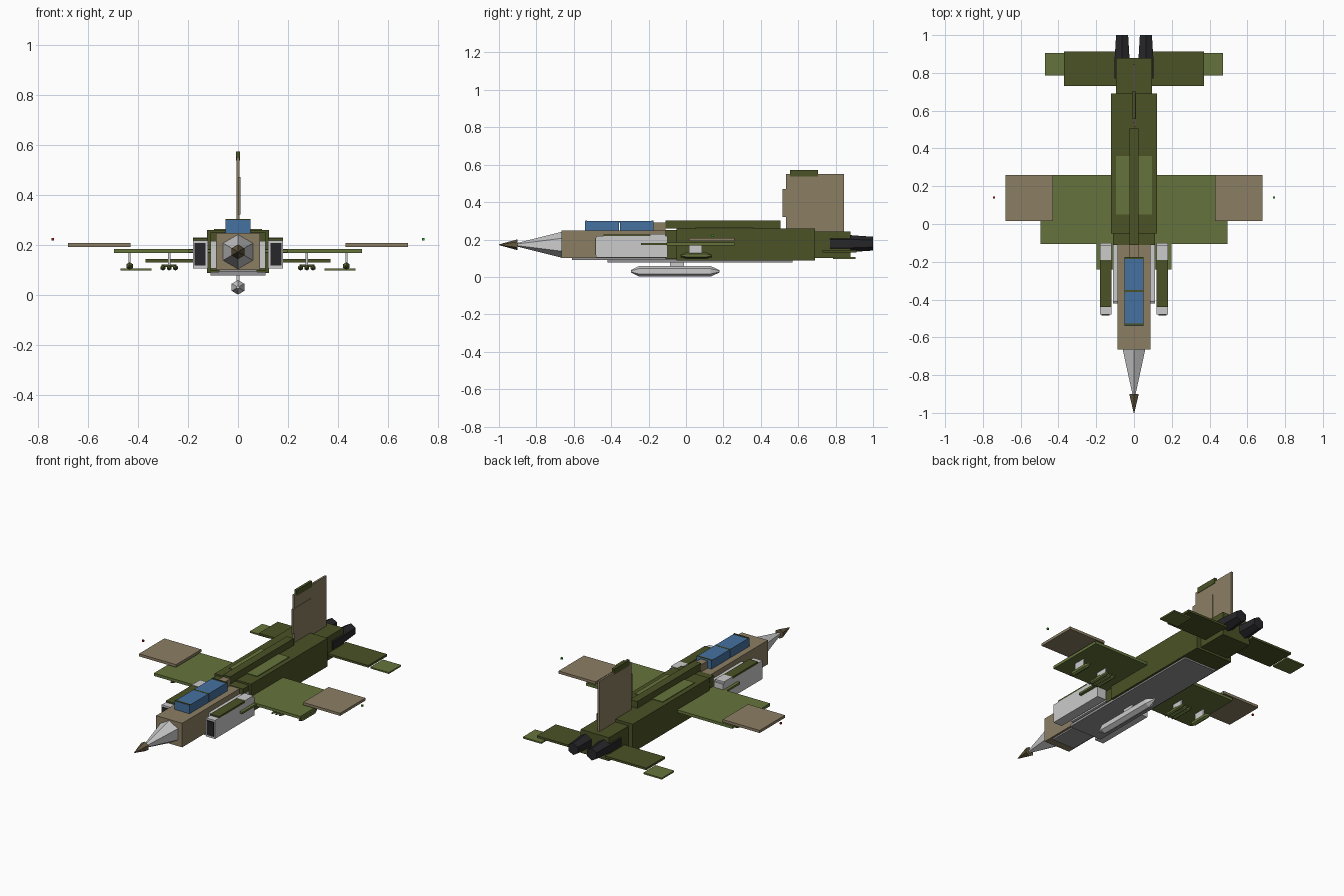
import bpy, bmesh, math
from mathutils import Matrix

if "Cube" in bpy.data.objects:
    bpy.data.objects.remove(bpy.data.objects["Cube"])


def mat(name, r, g, b):
    m = bpy.data.materials.new(name)
    m.diffuse_color = (r, g, b, 1)
    m.use_nodes = True
    m.node_tree.nodes["Principled BSDF"].inputs["Base Color"].default_value = m.diffuse_color
    return m


OLIVE = mat("olive", 0.07, 0.083, 0.019)
GREEN = mat("green", 0.13, 0.175, 0.045)
TAN = mat("tan", 0.26, 0.21, 0.127)
BLUE = mat("canopy_blue", 0.06, 0.165, 0.35)
DARK = mat("dark", 0.02, 0.02, 0.023)
BROWN = mat("brown", 0.13, 0.1, 0.05)
RED = mat("red", 0.4, 0.01, 0.01)
LIME = mat("lime", 0.02, 0.4, 0.02)
BELLY = mat("belly_grey", 0.3, 0.3, 0.31)


def finish(name, bm, material):
    bmesh.ops.recalc_face_normals(bm, faces=bm.faces[:])
    me = bpy.data.meshes.new(name)
    bm.to_mesh(me)
    bm.free()
    ob = bpy.data.objects.new(name, me)
    bpy.context.collection.objects.link(ob)
    if material:
        me.materials.append(material)
    return ob


def box(name, x, y, z, material=None):
    """Box from (min, max) ranges."""
    bm = bmesh.new()
    size = [r[1] - r[0] for r in (x, y, z)]
    mid = [(r[1] + r[0]) / 2 for r in (x, y, z)]
    bmesh.ops.create_cube(bm, size=1, matrix=Matrix.Translation(mid) @ Matrix.Diagonal((*size, 1)))
    return finish(name, bm, material)


def pair(name, x, y, z, material=None):
    """Box mirrored to both sides of the aircraft."""
    box(name + "_right", x, y, z, material)
    box(name + "_left", (-x[1], -x[0]), y, z, material)


def mid_box(name, half, y, z, material=None):
    return box(name, (-half, half), y, z, material)


def lathe(name, cx, cz, profile, material=None, sides=6):
    """Low-sided body along y from (y, radius) rings, one corner pointing up."""
    bm = bmesh.new()
    rings = []
    for y, r in profile:
        rings.append([bm.verts.new((cx + r * math.sin(2 * math.pi * i / sides), y,
                                    cz + r * math.cos(2 * math.pi * i / sides))) for i in range(sides)])
    for a, b in zip(rings, rings[1:]):
        for i in range(sides):
            j = (i + 1) % sides
            bm.faces.new((a[i], a[j], b[j], b[i]))
    bm.faces.new(rings[0])
    bm.faces.new(rings[-1])
    return finish(name, bm, material)


# Nose
nose = lathe("nose_cone", 0, 0.172, [(-0.90, 0.01), (-0.66, 0.07)])
lathe("nose_tip", 0, 0.172, [(-1.0, 0.002), (-0.90, 0.029)], BROWN)

# Fuselage
mid_box("front_fuselage", 0.088, (-0.665, -0.05), (0.10, 0.247), TAN)
mid_box("middle_fuselage", 0.11, (-0.11, 0.0), (0.095, 0.25), OLIVE)
mid_box("main_fuselage", 0.123, (-0.05, 0.69), (0.087, 0.26), OLIVE)
mid_box("rear_fuselage", 0.096, (0.69, 0.88), (0.10, 0.243), OLIVE)
mid_box("front_belly_panel", 0.075, (-0.61, -0.05), (0.091, 0.102), BELLY)
mid_box("main_belly_panel", 0.11, (-0.42, 0.57), (0.077, 0.092), BELLY)
mid_box("spine", 0.024, (-0.11, 0.505), (0.258, 0.302), OLIVE)
mid_box("spine_front", 0.024, (-0.18, -0.11), (0.245, 0.29), TAN)
pair("back_panel", (0.024, 0.095), (0.05, 0.36), (0.255, 0.264), GREEN)

# Canopy
mid_box("canopy_front", 0.05, (-0.54, -0.357), (0.247, 0.299), BLUE)
mid_box("canopy_back", 0.05, (-0.353, -0.175), (0.247, 0.299), BLUE)
for i, y in enumerate((-0.533, -0.355, -0.18)):
    mid_box(f"canopy_frame_{i}", 0.05, (y - 0.005, y + 0.005), (0.29, 0.302 if i != 1 else 0.3), OLIVE)

# Air intakes
pair("intake", (0.12, 0.18), (-0.48, -0.10), (0.105, 0.218))
pair("intake_mouth", (0.129, 0.173), (-0.485, -0.475), (0.118, 0.207), DARK)
pair("intake_top", (0.12, 0.18), (-0.44, -0.19), (0.215, 0.227), OLIVE)
pair("intake_rear_block", (0.12, 0.18), (-0.19, -0.11), (0.21, 0.229))
pair("splitter", (0.085, 0.11), (-0.41, -0.05), (0.105, 0.215))

# Wings and tip lights
pair("wing_root", (0.11, 0.198), (-0.24, 0.0), (0.17, 0.182), GREEN)
pair("wing", (0.11, 0.495), (-0.105, 0.26), (0.167, 0.184), GREEN)
pair("outer_wing", (0.43, 0.68), (0.015, 0.26), (0.191, 0.207), TAN)
box("left_light", (-0.746, -0.736), (0.136, 0.146), (0.217, 0.227), RED)
box("right_light", (0.736, 0.746), (0.136, 0.146), (0.217, 0.227), LIME)

# Tailplanes
pair("tailplane", (0.09, 0.37), (0.73, 0.912), (0.13, 0.143), OLIVE)
pair("outer_tailplane", (0.345, 0.47), (0.785, 0.905), (0.097, 0.106), GREEN)

# Fin
mid_box("fin", 0.006, (0.535, 0.845), (0.24, 0.55), TAN)
box("fin_plate", (0.0, 0.01), (0.515, 0.69), (0.32, 0.47), TAN)
mid_box("fin_cap", 0.008, (0.555, 0.705), (0.537, 0.572), OLIVE)

for side, s in (("right", 1), ("left", -1)):
    # Engine nozzles
    lathe(f"nozzle_{side}", s * 0.063, 0.178,
          [(0.77, 0.046), (0.88, 0.046), (0.895, 0.044), (1.0, 0.037)], DARK)
    # Inner bombs, three abreast
    for i in range(3):
        lathe(f"bomb_{side}_{i}", s * (0.25 + 0.025 * i), 0.108,
              [(-0.03, 0.003), (0.0, 0.011), (0.11, 0.011), (0.14, 0.004)], GREEN)
    # Outer bomb
    lathe(f"outer_bomb_{side}", s * 0.433, 0.115,
          [(-0.03, 0.003), (0.0, 0.015), (0.11, 0.015), (0.14, 0.004)], GREEN)

# Wing pylons
pair("inner_pylon", (0.27, 0.279), (0.015, 0.085), (0.112, 0.17))
pair("inner_rack", (0.245, 0.305), (0.03, 0.07), (0.112, 0.122), OLIVE)
pair("outer_pylon", (0.429, 0.438), (0.015, 0.085), (0.12, 0.17))

# Centre tank
mid_box("tank_pylon", 0.006, (-0.085, -0.01), (0.045, 0.085))
lathe("centre_tank", 0, 0.03,
      [(-0.295, 0.006), (-0.25, 0.029), (0.13, 0.029), (0.18, 0.006)])
